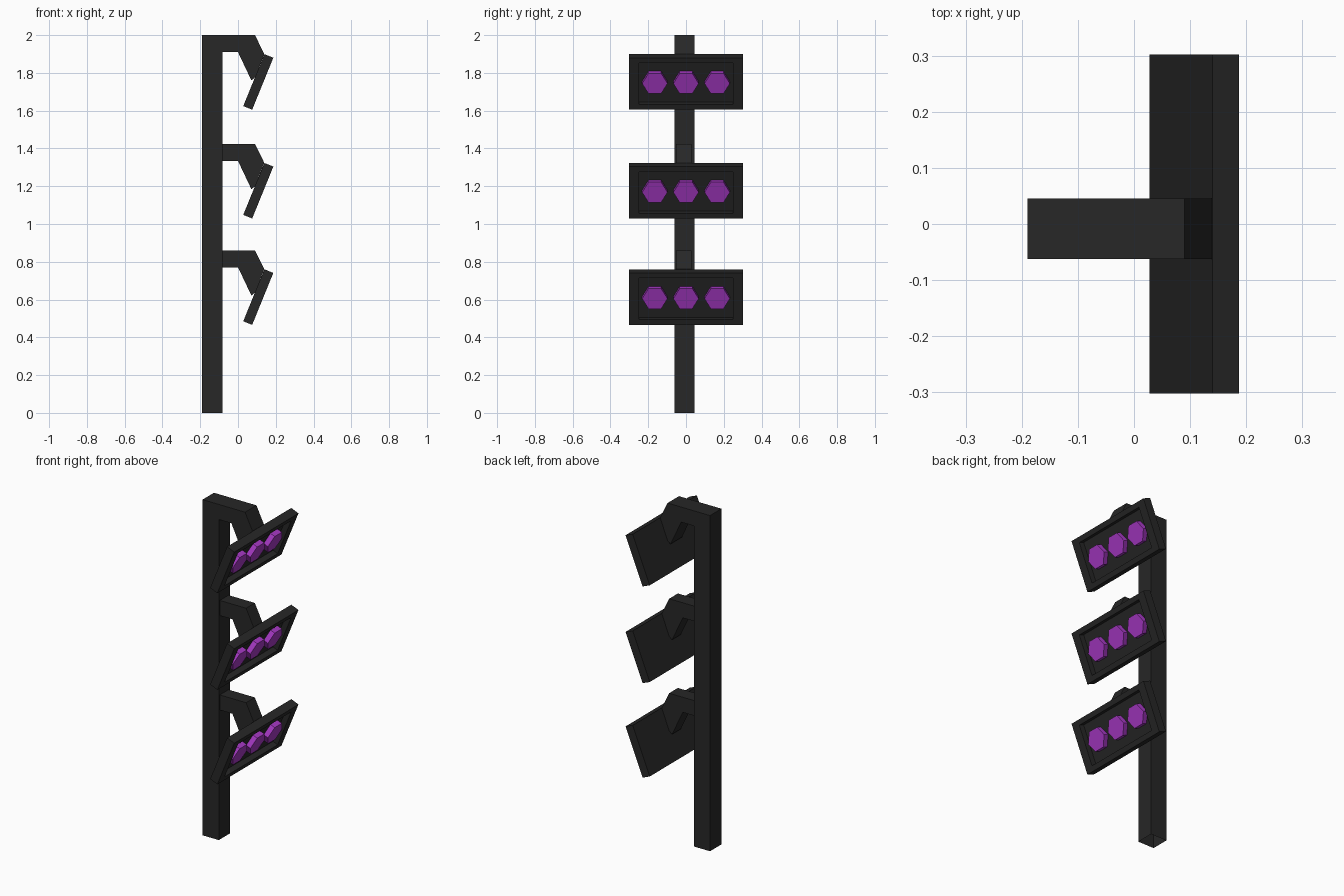
import bpy, bmesh, math
from mathutils import Matrix, Vector

if "Cube" in bpy.data.objects:
    bpy.data.objects.remove(bpy.data.objects["Cube"])


def material(name, color):
    m = bpy.data.materials.new(name)
    m.diffuse_color = color
    m.use_nodes = True
    m.node_tree.nodes["Principled BSDF"].inputs["Base Color"].default_value = m.diffuse_color
    return m


DARK = material("dark_metal", (0.02, 0.02, 0.02, 1))
PURPLE = material("purple_lamp", (0.38, 0.04, 0.55, 1))


def finish(name, bm, mat):
    bmesh.ops.recalc_face_normals(bm, faces=bm.faces)
    me = bpy.data.meshes.new(name)
    bm.to_mesh(me)
    bm.free()
    me.materials.append(mat)
    ob = bpy.data.objects.new(name, me)
    bpy.context.collection.objects.link(ob)
    return ob


def prism(name, profile, y0, y1, dz=0.0):
    """Extrude an (x, z) profile along y."""
    bm = bmesh.new()
    face = bm.faces.new([bm.verts.new((x, y0, z + dz)) for x, z in profile])
    ext = bmesh.ops.extrude_face_region(bm, geom=[face])["geom"]
    bmesh.ops.translate(bm, vec=(0, y1 - y0, 0),
                        verts=[v for v in ext if isinstance(v, bmesh.types.BMVert)])
    return finish(name, bm, DARK)


# Panel frame: local x = width (y), local y = up the slope, local z = outward
up = Vector((0.112, 0, 0.275)).normalized()
side = Vector((0, 1, 0))
out = side.cross(up)
LENGTH, WIDTH, THICK, RECESS = 0.297, 0.604, 0.051, 0.033


def panel_matrix(dz):
    m = Matrix((side, up, out)).transposed().to_4x4()
    m.translation = Vector((0.131, 0, 1.7425 + dz))  # centre of front face
    return m


def panel(name, dz):
    bm = bmesh.new()
    bmesh.ops.create_cube(bm, size=1, matrix=Matrix.Translation((0, 0, -THICK / 2))
                          @ Matrix.Diagonal((WIDTH, LENGTH, THICK, 1)))
    front = max(bm.faces, key=lambda f: f.calc_center_median().z)
    # Rim, then recessed bed
    bed = bmesh.ops.extrude_face_region(bm, geom=[front])["geom"]
    bmesh.ops.delete(bm, geom=[front], context='FACES_ONLY')
    verts = [v for v in bed if isinstance(v, bmesh.types.BMVert)]
    bmesh.ops.scale(bm, vec=(0.5 / WIDTH, 0.237 / LENGTH, 1), verts=verts)
    bed_face = [f for f in bed if isinstance(f, bmesh.types.BMFace)]
    low = bmesh.ops.extrude_face_region(bm, geom=bed_face)["geom"]
    bmesh.ops.delete(bm, geom=bed_face, context='FACES_ONLY')
    bmesh.ops.translate(bm, vec=(0, 0, -RECESS),
                        verts=[v for v in low if isinstance(v, bmesh.types.BMVert)])
    bm.transform(panel_matrix(dz))
    return finish(name, bm, DARK)


def lamp(name, y, dz):
    bm = bmesh.new()
    bmesh.ops.create_cone(bm, cap_ends=True, segments=6, radius1=0.067,
                          radius2=0.067, depth=0.03)
    # Hexagon points face sideways
    corner = max(bm.verts, key=lambda v: v.co.x).co
    bm.transform(Matrix.Rotation(-math.atan2(corner.y, corner.x), 4, 'Z'))
    bm.transform(panel_matrix(dz) @ Matrix.Translation((y, 0, -0.018)))
    return finish(name, bm, PURPLE)


# Post with the top arm in one piece, open at the foot
arm = [(0.0, 1.91), (0.071, 1.76), (0.09, 1.776), (0.139, 1.90), (0.09, 2.0)]
post = prism("post_and_top_arm",
             [(-0.19, 2.0), (-0.19, 0), (-0.083, 0), (-0.083, 1.91)] + arm, -0.062, 0.045)
bm = bmesh.new()
bm.from_mesh(post.data)
foot = [f for f in bm.faces if f.calc_center_median().z < 0.001]
bmesh.ops.delete(bm, geom=foot, context='FACES_ONLY')
bm.to_mesh(post.data)
bm.free()

# Lower arms, panels and lamps
for i, dz in enumerate((0.0, -0.576, -1.139), 1):
    if i > 1:
        prism(f"arm_{i}", [(-0.083, 2.0), (-0.083, 1.91)] + arm, -0.052, 0.03, dz)
    panel(f"lamp_panel_{i}", dz)
    for j, y in enumerate((-0.165, 0, 0.165), 1):
        lamp(f"lamp_{i}_{j}", y, dz)
